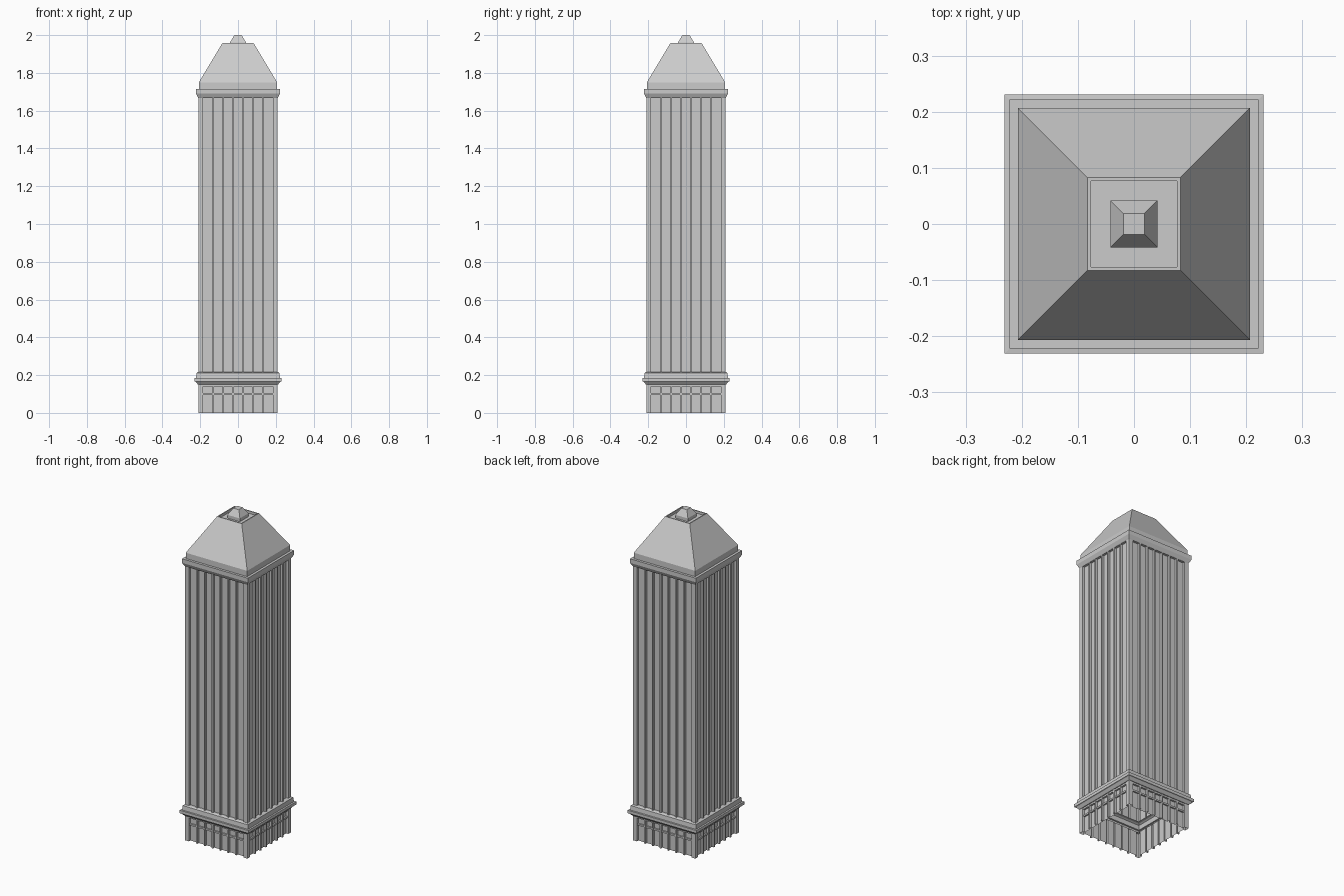
import bpy, bmesh
from mathutils import Matrix

if "Cube" in bpy.data.objects:
    bpy.data.objects.remove(bpy.data.objects["Cube"])

HALF, OPEN, BAYS = 0.21, 0.184, 7     # wall half width, half width of the bay zone
DEPTH, MULL = 0.014, 0.0045           # recess depth, half mullion width
PITCH = 2 * OPEN / BAYS


def finish(name, bm):
    bmesh.ops.remove_doubles(bm, verts=bm.verts, dist=1e-5)
    me = bpy.data.meshes.new(name)
    bm.to_mesh(me)
    bm.free()
    ob = bpy.data.objects.new(name, me)
    bpy.context.collection.objects.link(ob)
    return ob


def square_loft(name, profile, cap=False):
    """Sweep a (half width, height) profile round a square."""
    bm = bmesh.new()
    rings = [[bm.verts.new((sx * h, sy * h, z))
              for sx, sy in ((-1, -1), (1, -1), (1, 1), (-1, 1))] for h, z in profile]
    for a, b in zip(rings, rings[1:]):
        for i in range(4):
            j = (i + 1) % 4
            bm.faces.new((a[i], a[j], b[j], b[i]))
    if cap:
        bm.faces.new(rings[-1])
    return finish(name, bm)


def bay_range(i):
    x0 = -OPEN + i * PITCH + (MULL if i > 0 else 0)
    x1 = -OPEN + (i + 1) * PITCH - (MULL if i < BAYS - 1 else 0)
    return x0, x1


def notched_wall(name, z0, z1):
    """Four walls with recessed bays, extruded from one plan line."""
    line = [(-HALF, -HALF)]
    for i in range(BAYS):
        x0, x1 = bay_range(i)
        line += [(x0, -HALF), (x0, -HALF + DEPTH), (x1, -HALF + DEPTH), (x1, -HALF)]
    line.append((HALF, -HALF))
    bm = bmesh.new()
    for k in range(4):
        rot = Matrix.Rotation(k * 1.5707963, 3, 'Z')
        cols = [[bm.verts.new(rot @ Matrix.Identity(3) @ v) for v in col] for col in
                [[bpy_vec(x, y, z0), bpy_vec(x, y, z1)] for x, y in line]]
        for a, b in zip(cols, cols[1:]):
            bm.faces.new((a[0], b[0], b[1], a[1]))
    return finish(name, bm)


def bpy_vec(x, y, z):
    return Matrix.Translation((x, y, z)).to_translation()


def bay_bars(name, z0, z1, inset):
    """A horizontal bar across every bay of all four sides."""
    bm = bmesh.new()
    for k in range(4):
        rot = Matrix.Rotation(k * 1.5707963, 4, 'Z')
        for i in range(BAYS):
            x0, x1 = bay_range(i)
            y0, y1 = -HALF + inset, -HALF + DEPTH
            m = (rot @ Matrix.Translation(((x0 + x1) / 2, (y0 + y1) / 2, (z0 + z1) / 2))
                 @ Matrix.Diagonal((x1 - x0, y1 - y0, z1 - z0, 1)))
            bmesh.ops.create_cube(bm, size=1, matrix=m)
    return finish(name, bm)


# Base storeys, open underneath
notched_wall("base_walls", 0, 0.15)
bay_bars("base_transoms", 0.096, 0.106, 0.005)
bay_bars("base_lintels", 0.14, 0.15, 0.003)

# Projecting band above the base
square_loft("lower_band", [(0.196, 0.15), (0.212, 0.15), (0.225, 0.165), (0.231, 0.167),
                           (0.231, 0.185), (0.222, 0.186), (0.219, 0.212), (0.21, 0.217),
                           (0.196, 0.217)])

# Tall ribbed shaft
notched_wall("shaft_walls", 0.217, 1.667)

# Cornice and roof with a sunken top
square_loft("cornice", [(0.196, 1.667), (0.21, 1.667), (0.213, 1.672), (0.222, 1.69),
                        (0.222, 1.715), (0.207, 1.715)])
square_loft("roof", [(0.207, 1.715), (0.207, 1.75), (0.083, 1.957), (0.077, 1.957),
                     (0.077, 1.942)], cap=True)

# Small finial on the roof
square_loft("roof_finial", [(0.042, 1.942), (0.042, 1.962), (0.019, 2.0)], cap=True)
